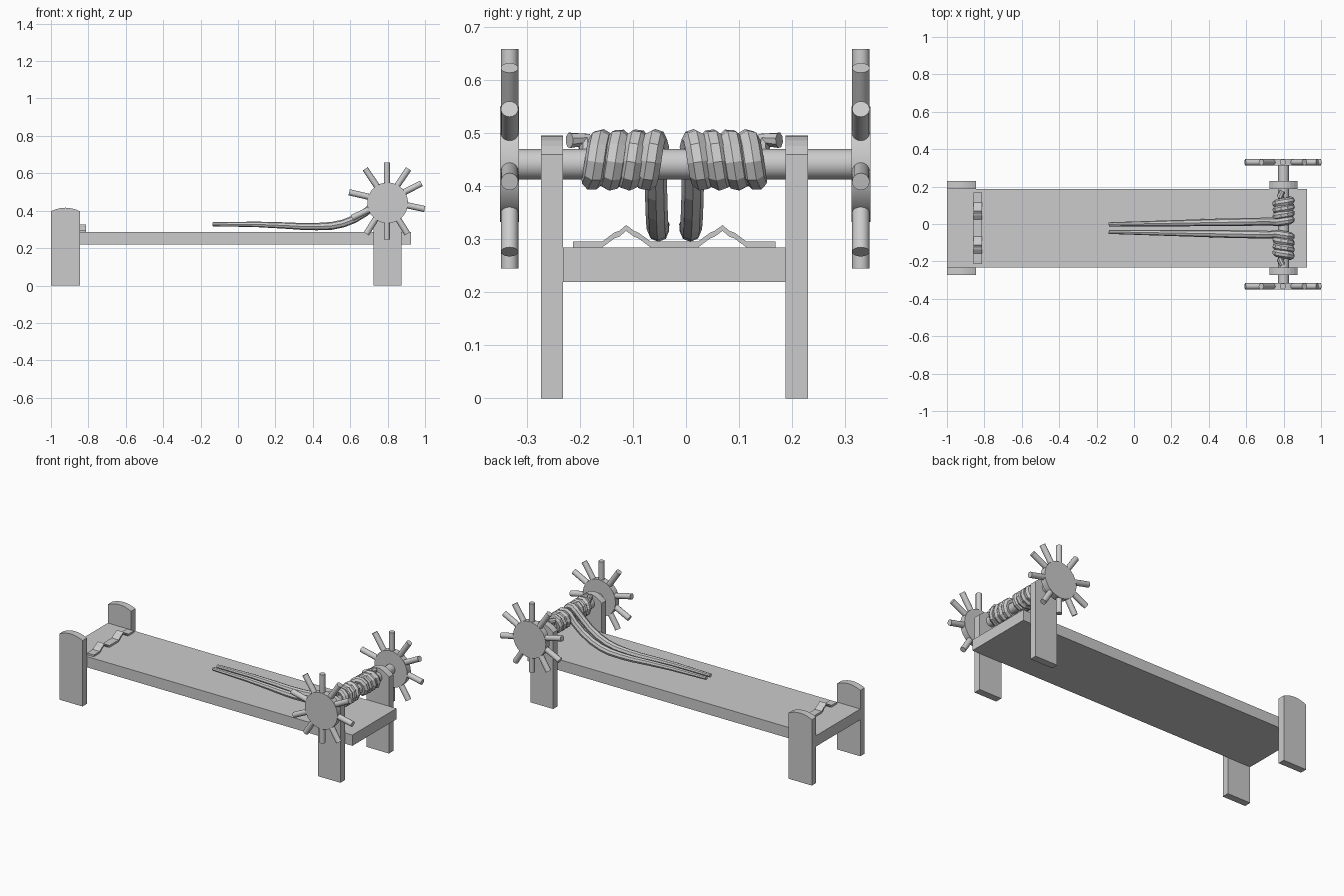
import bpy, math
from mathutils import Vector

if "Cube" in bpy.data.objects:
    bpy.data.objects.remove(bpy.data.objects["Cube"])

MID = -0.022                      # mirror line of the bed and ropes
AX, AZ = 0.80, 0.442              # winch axle


def prism(name, pts, axis, lo, hi):
    """Extrude a 2D outline; axis 'y' takes (x, z) points, axis 'x' takes (y, z)."""
    place = (lambda p, t: (p[0], t, p[1])) if axis == 'y' else (lambda p, t: (t, p[0], p[1]))
    n = len(pts)
    verts = [place(p, t) for t in (lo, hi) for p in pts]
    faces = [tuple(range(n)), tuple(range(2 * n - 1, n - 1, -1))]
    faces += [(i, i + n, (i + 1) % n + n, (i + 1) % n) for i in range(n)]
    me = bpy.data.meshes.new(name)
    me.from_pydata(verts, [], faces)
    if axis == 'y':
        me.flip_normals()
    import bmesh
    bm = bmesh.new()
    bm.from_mesh(me)
    bmesh.ops.recalc_face_normals(bm, faces=bm.faces)
    bm.to_mesh(me)
    bm.free()
    ob = bpy.data.objects.new(name, me)
    bpy.context.collection.objects.link(ob)
    return ob


def rod(name, a, b, r, sides):
    a, b = Vector(a), Vector(b)
    bpy.ops.mesh.primitive_cylinder_add(vertices=sides, radius=r, depth=(b - a).length,
                                        location=(a + b) / 2,
                                        rotation=(b - a).to_track_quat('Z', 'Y').to_euler())
    ob = bpy.context.object
    ob.name = name
    bpy.ops.object.shade_smooth_by_angle(angle=math.radians(35))
    return ob


def leg(name, x0, x1, shoulder, peak, side):
    # board leg with an arched top
    top = []
    for i in range(9):
        t = i / 8
        top.append((x1 + (x0 - x1) * t, shoulder + (peak - shoulder) * (1 - (2 * t - 1) ** 2)))
    y0, y1 = sorted((MID + side * 0.21, MID + side * 0.252))
    prism(name, [(x0, 0), (x1, 0)] + top, 'y', y0, y1)


def rope(name, side):
    # loose tail tapering away over the bed, then wound round the axle
    tail = [(-.135, .328), (.1, .327), (.25, .321), (.34, .316), (.42, .315), (.5, .319),
            (.56, .331), (.62, .354), (.68, .390), (.73, .432)]
    pts = []
    for x, z in tail:
        t = (x + .135) / .9
        pts.append((x, MID + side * (.020 + .016 * t), z, .011 + .010 * min(1, t * 1.4)))
    turns, per = 3.6, 10
    n = int(turns * per)
    for i in range(n + 1):
        a = math.radians(140) - 2 * math.pi * i / per
        off = .032 + (.154 - .032) * i / n
        pts.append((AX + .038 * math.cos(a), MID + side * off, .45 + .038 * math.sin(a), .022))
    # free end sticking out along the axle
    pts.append((AX - .02, MID + side * .170, .487, .017))
    pts.append((AX - .005, MID + side * .198, .487, .015))
    cu = bpy.data.curves.new(name, 'CURVE')
    cu.dimensions = '3D'
    cu.bevel_depth = 1.0
    cu.bevel_resolution = 2
    cu.use_fill_caps = True
    sp = cu.splines.new('POLY')
    sp.points.add(len(pts) - 1)
    for p, (x, y, z, r) in zip(sp.points, pts):
        p.co = (x, y, z, 1)
        p.radius = r
    sp.use_smooth = False
    ob = bpy.data.objects.new(name, cu)
    bpy.context.collection.objects.link(ob)
    bpy.ops.object.select_all(action='DESELECT')
    ob.select_set(True)
    bpy.context.view_layer.objects.active = ob
    bpy.ops.object.convert(target='MESH')


# bed board
prism('bed_board', [(-1, .22), (.925, .22), (.925, .285), (-1, .285)], 'y', MID - .21, MID + .21)

# legs and ropes, one per side
for side, tag in ((-1, 'front'), (1, 'back')):
    leg(f'foot_leg_{tag}', -1.0, -.845, .397, .416, side)
    leg(f'winch_leg_{tag}', .725, .875, .460, .496, side)
    rope(f'rope_{tag}', side)

# ankle strap: flat strip with two raised arches
half = [(-.191, .285), (-.136, .285), (-.113, .302), (-.104, .305), (-.091, .316),
        (-.076, .305), (-.068, .302), (-.045, .285)]
lower = half + [(-y, z) for y, z in reversed(half)]
outline = [(y + MID, z) for y, z in lower] + [(y + MID, z + .011) for y, z in reversed(lower)]
prism('ankle_strap', outline, 'x', -.858, -.812)

# winch axle
rod('axle', (AX, -.32, AZ), (AX, .32, AZ), .029, 24)

# winch wheels with handle spokes
angles = (90, 56, 27, -12, -58, -90, -122, 206, 167, 124)
for y, tag in ((-.333, 'front'), (.330, 'back')):
    rod(f'wheel_{tag}', (AX, y - .018, AZ), (AX, y + .018, AZ), .109, 32)
    for i, d in enumerate(angles):
        c, s = math.cos(math.radians(d)), math.sin(math.radians(d))
        rod(f'spoke_{tag}_{i}', (.796 + .06 * c, y, .452 + .06 * s),
            (.796 + .207 * c, y, .452 + .207 * s), .0165, 16)
